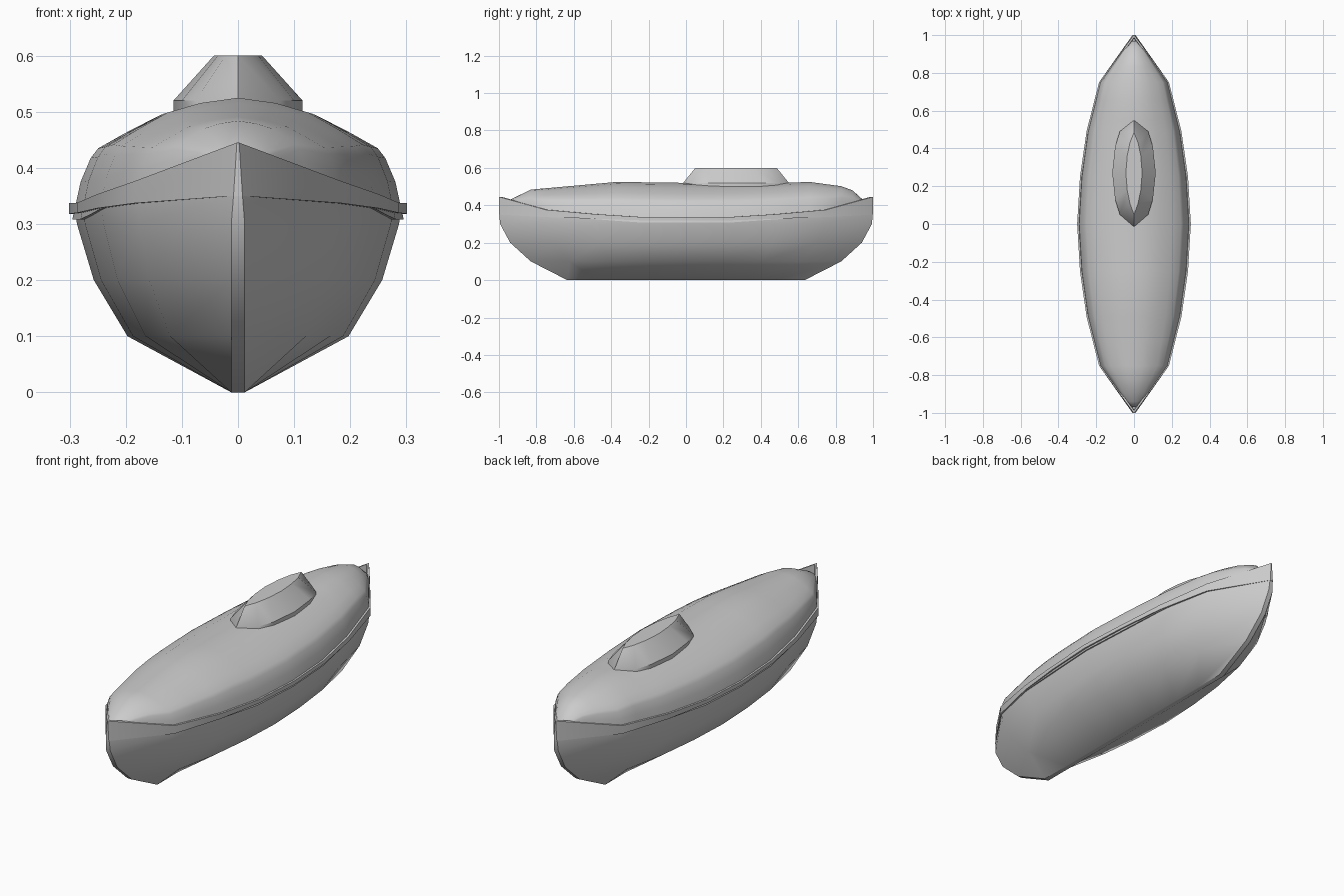
import bpy, bmesh, math

if "Cube" in bpy.data.objects:
    bpy.data.objects.remove(bpy.data.objects["Cube"])


def lerp(x, pts):
    for (a, va), (b, vb) in zip(pts, pts[1:]):
        if x <= b:
            return va + (vb - va) * max(0, x - a) / (b - a)
    return pts[-1][1]


def loft(name, rings, angle):
    """Skin a list of equal-length closed rings and cap both ends."""
    bm = bmesh.new()
    loops = [[bm.verts.new(p) for p in r] for r in rings]
    n = len(rings[0])
    for a, b in zip(loops, loops[1:]):
        for i in range(n):
            j = (i + 1) % n
            bm.faces.new((a[i], a[j], b[j], b[i]))
    bm.faces.new(loops[0])
    bm.faces.new(loops[-1])
    bmesh.ops.remove_doubles(bm, verts=bm.verts, dist=0.0005)
    bmesh.ops.recalc_face_normals(bm, faces=bm.faces)
    me = bpy.data.meshes.new(name)
    bm.to_mesh(me)
    bm.free()
    ob = bpy.data.objects.new(name, me)
    bpy.context.collection.objects.link(ob)
    bpy.ops.object.select_all(action='DESELECT')
    ob.select_set(True)
    bpy.context.view_layer.objects.active = ob
    bpy.ops.object.shade_smooth_by_angle(angle=math.radians(angle))
    return ob


# Plan outline and sheer heights, as functions of |y|
PLAN = [(0, 1), (0.25, 0.95), (0.49, 0.835), (0.75, 0.615), (1, 0)]
SHEER = [(0, 0.337), (0.25, 0.338), (0.49, 0.353), (0.75, 0.376), (1, 0.445)]
RAIL_LOW = [(0, 0.318), (0.25, 0.32), (0.49, 0.328), (0.75, 0.337), (1, 0.35)]
STEPS = (-1, -0.75, -0.49, -0.25, 0, 0.25, 0.49, 0.75, 1)


def waterline(width, length, height, tip):
    right = [(max(width * lerp(abs(s), PLAN), tip), s * length, height(abs(s)))
             for s in STEPS]
    return right + [(-x, y, z) for x, y, z in reversed(right)]


# Hull: stacked waterlines from the keel to the rail
levels = [(0.012, 0.635, 0), (0.197, 0.83, 0.1), (0.257, 0.94, 0.2), (0.287, 0.994, 0.3)]
rings = [waterline(w, l, lambda s, z=z: z, 0.012) for w, l, z in levels]
rings.append(waterline(0.29, 0.998, lambda s: lerp(s, RAIL_LOW), 0.008))
loft("hull", rings, 35)

# Rail: raised strake with a thin lip, rising to the pointed ends
low = lambda s: lerp(s, RAIL_LOW)
top = lambda s: lerp(s, SHEER)
inner = lambda s: lerp(s, RAIL_LOW) - 0.005
loft("rail", [waterline(0.285, 0.985, low, 0.006),
              waterline(0.301, 1.0, low, 0.008),
              waterline(0.301, 1.0, top, 0.002),
              waterline(0.292, 0.985, top, 0.001),
              waterline(0.285, 0.98, inner, 0.001)], 30)

# Deck: rounded cross-section lofted along the ridge line
RIDGE = [(-0.97, 0.40), (-0.94, 0.43), (-0.83, 0.484), (-0.37, 0.525), (0, 0.52),
         (0.55, 0.521), (0.66, 0.525), (0.83, 0.502), (0.89, 0.48), (0.94, 0.435),
         (0.97, 0.40)]
SECTION = [(0.985, -0.1), (0.97, 0.0), (0.935, 0.25), (0.875, 0.47), (0.83, 0.56),
           (0.67, 0.70), (0.47, 0.86), (0.25, 0.95), (0, 1)]
rings = []
for y in (-0.97, -0.94, -0.89, -0.83, -0.75, -0.62, -0.49, -0.37, -0.25, -0.12, 0,
          0.12, 0.25, 0.37, 0.49, 0.55, 0.66, 0.75, 0.83, 0.89, 0.94, 0.97):
    w = 0.3 * lerp(abs(y), PLAN)
    base = lerp(abs(y), SHEER) - 0.01
    rise = max(lerp(y, RIDGE) - base, 0.0)
    if rise < 0.02:
        base = lerp(y, RIDGE) - 0.02
        rise = 0.02
    half = [(u * w, y, base + v * rise) for u, v in SECTION]
    rings.append(half + [(-x, yy, z) for x, yy, z in reversed(half[:-1])])
loft("deck", rings, 50)

# Tower: tapered lens-shaped cabin, set aft of the middle
BASE = [(0, 0.55), (0.075, 0.49), (0.1, 0.41), (0.115, 0.27), (0.1, 0.13), (0.075, 0.05), (0, -0.015)]
TOP = [(0, 0.485), (0.022, 0.43), (0.036, 0.36), (0.043, 0.27), (0.036, 0.18), (0.022, 0.11), (0, 0.05)]


def lens(pts, z):
    return [(x, y, z) for x, y in pts] + [(-x, y, z) for x, y in pts[-2:0:-1]]


loft("tower", [lens(BASE, 0.5), lens(BASE, 0.52), lens(TOP, 0.6)], 40)
